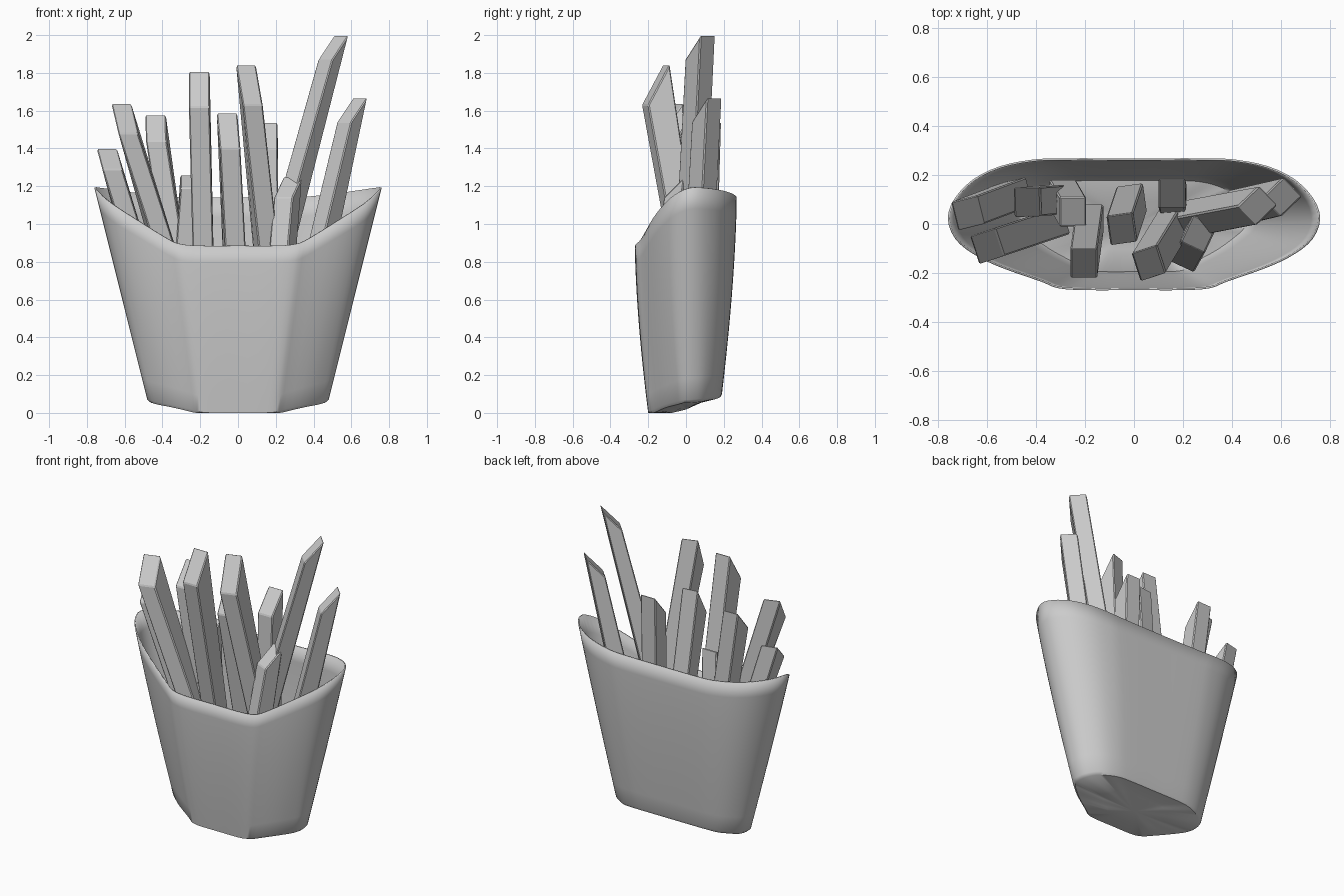
import bpy, bmesh, math
from mathutils import Vector

if "Cube" in bpy.data.objects:
    bpy.data.objects.remove(bpy.data.objects["Cube"])


def make_object(name, bm):
    bmesh.ops.recalc_face_normals(bm, faces=bm.faces[:])
    mesh = bpy.data.meshes.new(name)
    bm.to_mesh(mesh)
    bm.free()
    ob = bpy.data.objects.new(name, mesh)
    bpy.context.collection.objects.link(ob)
    return ob


def full_loop(half, sub=3):
    """Smooth a half outline (front centre to back centre) and mirror it in x."""
    flip = lambda p: Vector((-p.x, p.y, p.z))
    pts = [Vector(p) for p in half]
    ext = [flip(pts[1])] + pts + [flip(pts[-2])]
    out = []
    for i in range(1, len(ext) - 2):
        a, b, c, d = ext[i - 1:i + 3]
        for k in range(sub):
            t = k / sub
            out.append(0.5 * (2 * b + (c - a) * t + (2 * a - 5 * b + 4 * c - d) * t * t
                              + (3 * b - a - 3 * c + d) * t ** 3))
    out.append(pts[-1])
    return out + [flip(p) for p in out[-2:0:-1]]


# Carton: rim and base outlines, lofted
rim = full_loop([(0, -.27, .885), (.2, -.27, .885), (.31, -.262, .895), (.38, -.235, .925),
                 (.55, -.175, 1.03), (.66, -.12, 1.10), (.73, -.06, 1.155), (.76, .02, 1.19),
                 (.735, .1, 1.19), (.66, .18, 1.18), (.55, .235, 1.165), (.42, .262, 1.15),
                 (.3, .268, 1.142), (0, .268, 1.14)])
base = full_loop([(0, -.2, 0), (.13, -.2, 0), (.2, -.195, .005), (.25, -.17, .02),
                  (.36, -.11, .045), (.44, -.05, .06), (.47, -.02, .068), (.48, .02, .07),
                  (.465, .08, .075), (.42, .13, .085), (.36, .165, .09), (.28, .185, .098),
                  (.18, .19, .1), (0, .19, .1)])
bm = bmesh.new()
rings = []
# Floor rings, sagging slightly towards the middle
for s in (.5, .96):
    rings.append([bm.verts.new((p.x * s, p.y * s, max(0, p.z - .015 - (1 - s) * .04)))
                  for p in base])
# Wall rings, bulging front and back
levels = 10
for i in range(levels + 1):
    t = i / levels
    bulge = 1 - (1 - t) ** 1.6
    rings.append([bm.verts.new((b.x + (r.x - b.x) * t, b.y + (r.y - b.y) * bulge,
                                b.z + (r.z - b.z) * t)) for b, r in zip(base, rim)])
n = len(rim)
for lo, hi in zip(rings, rings[1:]):
    for j in range(n):
        k = (j + 1) % n
        bm.faces.new((lo[j], lo[k], hi[k], hi[j]))
centre = bm.verts.new((0, 0, .018))
for j in range(n):
    bm.faces.new((centre, rings[0][(j + 1) % n], rings[0][j]))
carton = make_object("carton", bm)
wall = carton.modifiers.new("wall", 'SOLIDIFY')
wall.thickness = .008
wall.offset = -1
bpy.context.view_layer.objects.active = carton
carton.select_set(True)
bpy.ops.object.shade_smooth_by_angle(angle=math.radians(40))


def fry(index, tip, z_low, z_high, foot, yaw, w=.11, d=.12, foot_z=.65):
    """Square stick from foot to tip with a slanted end rising along the yaw direction."""
    a = math.radians(yaw)
    u = Vector((math.cos(a), math.sin(a), 0)) * w / 2
    v = Vector((-math.sin(a), math.cos(a), 0)) * d / 2
    bm = bmesh.new()
    corners = ((-1, -1), (1, -1), (1, 1), (-1, 1))
    low = [bm.verts.new(Vector((*foot, foot_z)) + u * i + v * j) for i, j in corners]
    top = [bm.verts.new(Vector((*tip, z_high if j > 0 else z_low)) + u * i + v * j)
           for i, j in corners]
    bm.faces.new(low)
    bm.faces.new(top)
    for i in range(4):
        k = (i + 1) % 4
        bm.faces.new((low[i], low[k], top[k], top[i]))
    ob = make_object(f"fry_{index:02d}", bm)
    bev = ob.modifiers.new("soft_edges", 'BEVEL')
    bev.width = .006
    bev.segments = 1


# Fries: tip xy, low and high end of the slanted cut, foot xy, yaw
fries = [
    ((-.68, .045), 1.29, 1.40, (-.48, .12), 14),
    ((-.60, -.09), 1.48, 1.64, (-.33, 0), 18),
    ((-.435, .09), 1.44, 1.58, (-.31, .1), 2),
    ((-.25, .05), 1.19, 1.26, (-.29, .12), 0),
    ((-.205, -.16), 1.62, 1.81, (-.18, .02), 0),
    ((-.05, -.02), 1.40, 1.59, (-.01, .1), 8),
    ((.06, -.16), 1.63, 1.845, (.17, .02), 18),
    ((.155, .125), 1.40, 1.54, (.16, .1), 0),
    ((.265, -.04), 1.14, 1.25, (.22, -.12), -25),
    ((.505, .075), 1.87, 2.0, (.16, .01), -46),
    ((.605, .11), 1.54, 1.67, (.39, .06), -46),
]
for i, f in enumerate(fries, 1):
    fry(i, *f)
